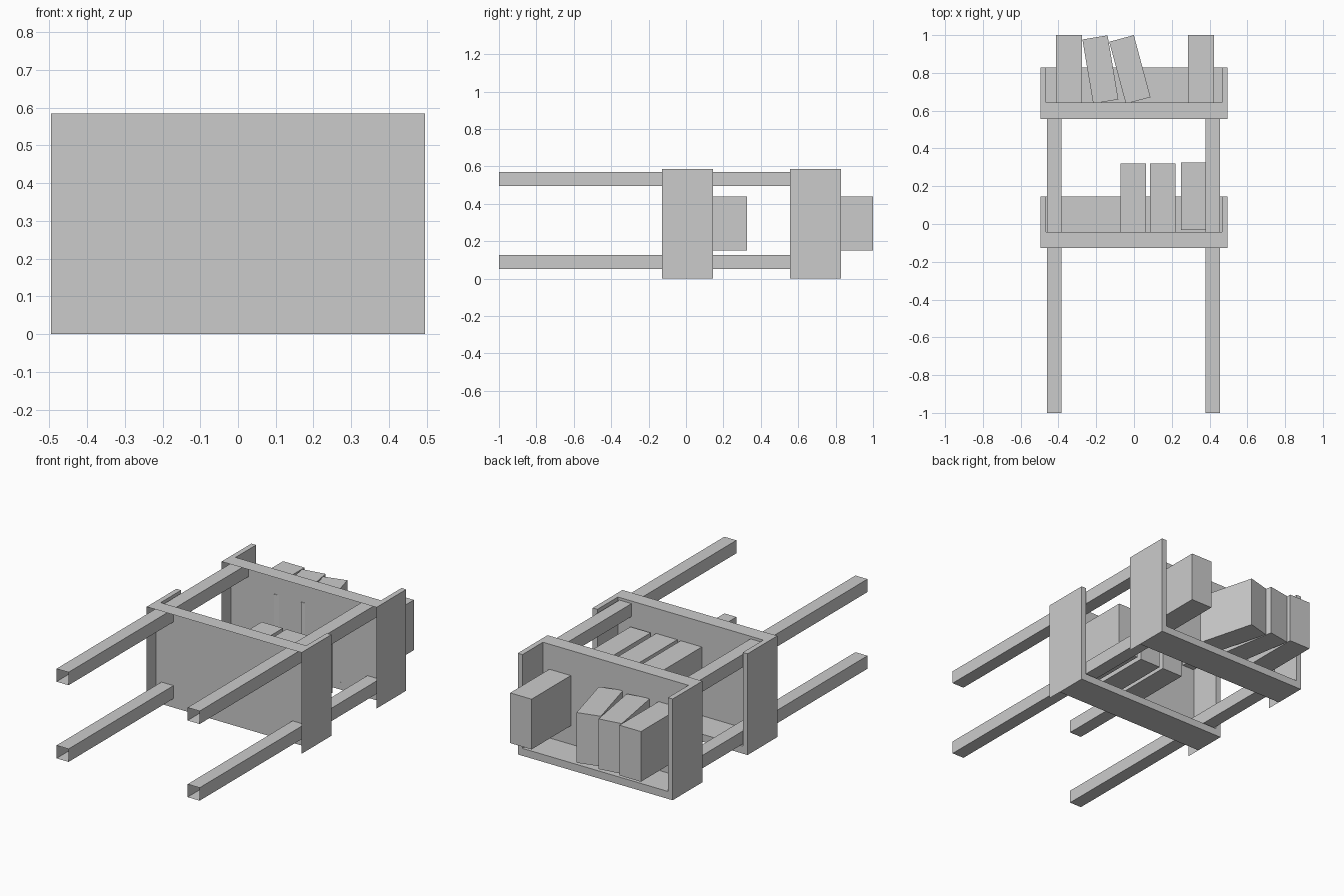
import bpy, bmesh
from math import radians
from mathutils import Matrix, Vector

if "Cube" in bpy.data.objects:
    bpy.data.objects.remove(bpy.data.objects["Cube"])


def box(name, x, y, z, open_sides=(), tilt=0.0):
    """Box from ranges; open_sides lists outward directions with no face."""
    bm = bmesh.new()
    bmesh.ops.create_cube(bm, size=1)
    drop = [f for f in bm.faces
            if any(f.normal.dot(Vector(d)) > 0.9 for d in open_sides)]
    bmesh.ops.delete(bm, geom=drop, context='FACES_ONLY')
    size = Vector((x[1] - x[0], y[1] - y[0], z[1] - z[0]))
    centre = Vector((x[0] + x[1], y[0] + y[1], z[0] + z[1])) / 2
    bmesh.ops.scale(bm, vec=size, verts=bm.verts)
    bmesh.ops.rotate(bm, matrix=Matrix.Rotation(radians(tilt), 3, 'Z'), verts=bm.verts)
    bmesh.ops.translate(bm, vec=centre, verts=bm.verts)
    mesh = bpy.data.meshes.new(name)
    bm.to_mesh(mesh)
    bm.free()
    ob = bpy.data.objects.new(name, mesh)
    bpy.context.collection.objects.link(ob)
    return ob


UNDER, BACK = (0, -1, 0), (0, 0, -1)
W, IN, H, T = 0.495, 0.465, 0.585, 0.043

# Two shelves: hollow base, two side panels and a back panel
for label, y in (("lower", -0.127), ("upper", 0.557)):
    base, top = y + 0.085, y + 0.272
    box(label + "_shelf_base", (-W, W), (y, base), (0, H), (UNDER, BACK))
    for side, x in (("left", (-W, -IN)), ("right", (IN, W))):
        box(f"{label}_{side}_panel", x, (base, top), (0, H), (UNDER,))
    box(label + "_back_panel", (-IN, IN), (base, top), (0, T), (UNDER,))

# Four legs, open at the foot
for side, x in (("left", (-0.46, -0.383)), ("right", (0.378, 0.455))):
    for end, z in (("back", (0.052, 0.127)), ("front", (0.495, 0.57))):
        box(f"{end}_{side}_leg", x, (-1, 0.642), z, (UNDER,))

# Upright books on the lower and upper shelves
BOOK_Z = (0.15, 0.44)
for i, (x0, x1, y0, y1) in enumerate((
        (-0.072, 0.063, -0.042, 0.32), (0.085, 0.22, -0.042, 0.32),
        (0.248, 0.378, -0.032, 0.325), (-0.412, -0.275, 0.642, 1.0),
        (0.287, 0.424, 0.642, 1.0))):
    box(f"book_{i + 1}", (x0, x1), (y0, y1), BOOK_Z)

# Leaning books on the upper shelf
for i, (cx, cy, w, h, tilt) in enumerate((
        (-0.178, 0.818, 0.135, 0.344, 9.5), (-0.022, 0.818, 0.135, 0.34, 15))):
    box(f"leaning_book_{i + 1}", (cx - w / 2, cx + w / 2),
        (cy - h / 2, cy + h / 2), BOOK_Z, tilt=tilt)
